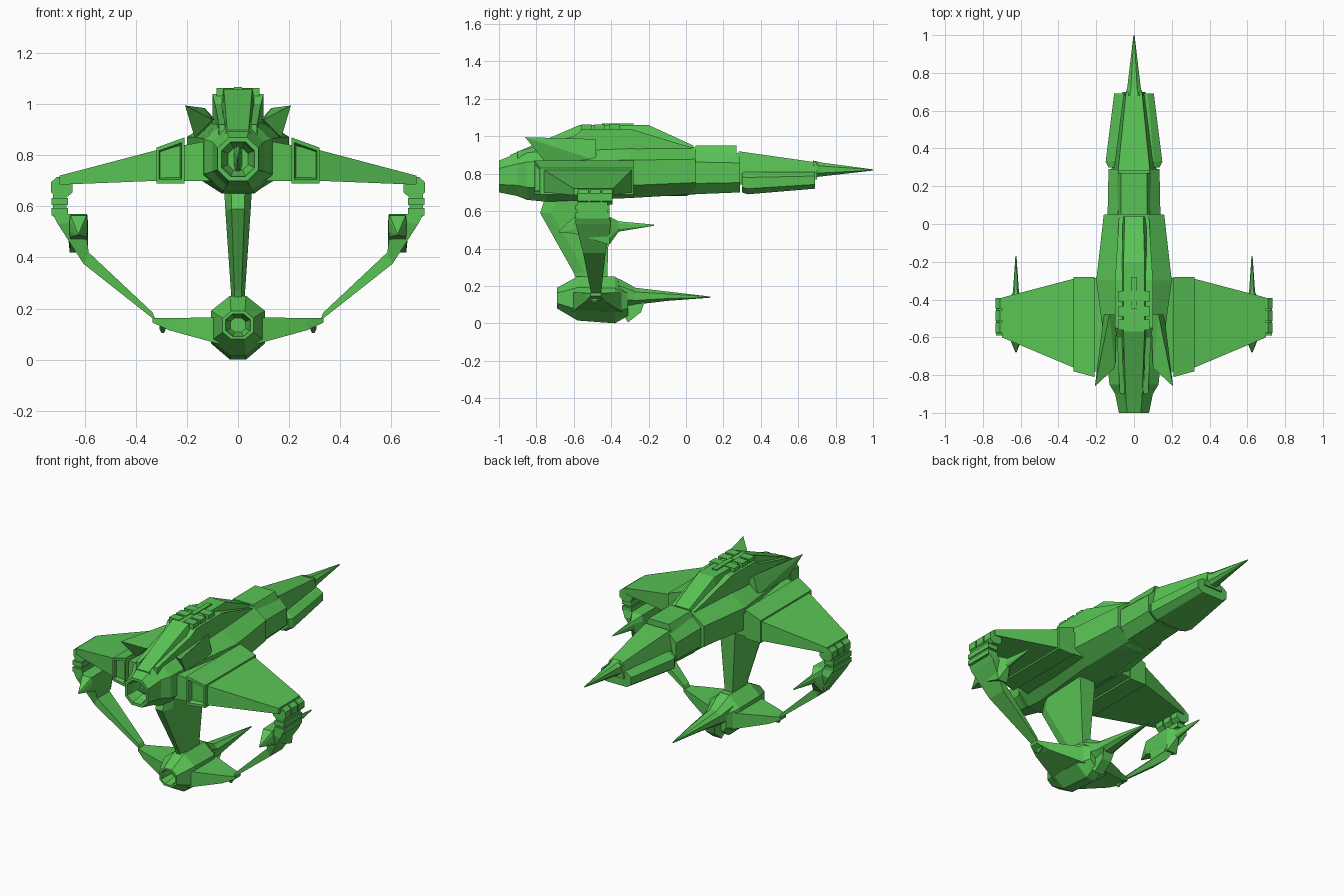
import bpy, bmesh
from mathutils import Vector

if "Cube" in bpy.data.objects:
    bpy.data.objects.remove(bpy.data.objects["Cube"], do_unlink=True)

green = bpy.data.materials.new("hull_green")
green.use_nodes = True
colour = (.1, .55, .09, 1)
green.diffuse_color = colour
green.node_tree.nodes["Principled BSDF"].inputs["Base Color"].default_value = colour


def finish(name, bm, mirror):
    """Turn the bmesh into a green object, mirrored across x if wanted."""
    bmesh.ops.recalc_face_normals(bm, faces=bm.faces)
    mesh = bpy.data.meshes.new(name)
    bm.to_mesh(mesh)
    bm.free()
    mesh.materials.append(green)
    part = bpy.data.objects.new(name, mesh)
    bpy.context.collection.objects.link(part)
    if mirror:
        modifier = part.modifiers.new("mirror", "MIRROR")
        modifier.use_mirror_merge = False


def loft(name, rings, mirror=False):
    """Skin a row of closed rings and cap both ends."""
    bm = bmesh.new()
    rows = [[bm.verts.new(point) for point in ring] for ring in rings]
    for near, far in zip(rows, rows[1:]):
        for i in range(len(near)):
            bm.faces.new((near[i - 1], near[i], far[i], far[i - 1]))
    bm.faces.new(rows[0])
    bm.faces.new(rows[-1])
    finish(name, bm, mirror)


def hull(name, points, mirror=False):
    """Wrap a convex skin round a few points."""
    bm = bmesh.new()
    for point in points:
        bm.verts.new(point)
    bmesh.ops.convex_hull(bm, input=bm.verts)
    finish(name, bm, mirror)


def both_sides(half, x=0):
    """Close a right-hand half outline, given top to bottom, about the plane at x."""
    left = [(x - w, y, z) for w, y, z in reversed(half)]
    return [(x + w, y, z) for w, y, z in half] + left


def octagon(y, width, low, high, flat=.45, x=0):
    """Eight-sided cross-section; flat is the share of the width left level."""
    middle, side = (low + high) / 2, (high - low) / 4
    return both_sides([(width * flat, y, high), (width, y, middle + side),
                       (width, y, middle - side), (width * flat, y, low)], x)


def tip(y, z, x=0):
    """Tiny cross-section that ends a spike."""
    size = .003
    return octagon(y, size, z - size, z + size, x=x)


def roof(y, width, low, high):
    """Trapezoid cross-section, narrower at the top."""
    return both_sides([(width * .7, y, high), (width, y, low)])


def across(x, front, back, low, high):
    """Upright rectangle facing sideways."""
    return [(x, front, low), (x, back, low), (x, back, high), (x, front, high)]


def along(y, inner, outer, low, high):
    """Upright rectangle facing forwards."""
    return [(inner, y, low), (outer, y, low), (outer, y, high), (inner, y, high)]


def box(name, inner, outer, front, back, low, high):
    """Mirrored pair of plain boxes."""
    loft(name, [along(y, inner, outer, low, high) for y in (front, back)], True)


def recess(ring, depth):
    """Rings that sink a hollow into the end marked by the given ring."""
    centre = sum((Vector(point) for point in ring), Vector()) / len(ring)

    def inset(scale, sink):
        return [centre + (Vector(point) - centre) * scale + Vector((0, sink, 0))
                for point in ring]
    return [inset(.5, depth), inset(.7, depth / 2), inset(.8, 0), ring]


# Main fuselage with hollow nose intake
loft("fuselage", recess(octagon(-1, .08, .7, .87), .1) + [
    octagon(-.9, .1, .68, .91), octagon(-.85, .13, .66, .93),
    octagon(-.75, .14, .65, .94), octagon(-.3, .2, .67, .94),
    octagon(.05, .16, .69, .94)])
loft("intake_spindle", [tip(-.98, .79), octagon(-.9, .015, .73, .85)])
loft("belly_bulge", [octagon(-.16, .07, .69, .72), octagon(-.1, .08, .68, .72),
                     octagon(0, .08, .68, .72), octagon(.05, .07, .7, .72)])

# Raised spine with side strakes and vents
loft("dorsal_spine", [roof(-.94, .06, .87, .9), roof(-.57, .08, .92, 1.06),
                      roof(-.2, .08, .92, 1.06), roof(.04, .07, .92, .95)])
loft("cowl_rib", [along(-.9, .05, .075, .88, .92), along(-.6, .06, .09, .92, 1)], True)
loft("spine_strake", [along(-.6, .06, .09, .92, 1), along(-.55, .06, .1, .92, 1.04),
                      along(-.3, .06, .1, .92, 1.04), along(.03, .06, .08, .92, .94)], True)
for number, y in enumerate((-.56, -.49, -.41)):
    box(f"spine_vent_{number}", .015, .085, y, y + .055, 1, 1.064)
box("spine_bar", 0, .015, -.45, -.28, 1, 1.068)

# Swept horns on the shoulders
hull("shoulder_horn", [(.207, -.86, .995), (.13, -.48, .985), (.17, -.76, .87),
                       (.1, -.76, .94), (.16, -.48, .87), (.09, -.48, .94)], True)

# Tail boom and spike
loft("tail_collar", [octagon(.04, .14, .69, .92, flat=.6),
                     octagon(.29, .135, .7, .91, flat=.6)])
loft("tail_top_plate", [roof(y, .1, .88, .95) for y in (.05, .27)])
loft("tail_boom", [roof(.28, .12, .74, .92), roof(.7, .06, .77, .86)])
loft("tail_lower_body", [octagon(.3, .135, .7, .81, flat=.7),
                         octagon(.33, .15, .69, .81, flat=.7),
                         octagon(.69, .105, .72, .81, flat=.7)])
loft("tail_spike", [octagon(.68, .05, .78, .87), octagon(.72, .036, .785, .86),
                    tip(1, .82)])

# Upper wings and hollow root nacelles
loft("wing", [across(.1, -.8, -.28, .7, .86), across(.32, -.76, -.29, .7, .82),
              across(.7, -.6, -.39, .685, .72)], True)
mouth = [(.21, -.81, .87), (.32, -.78, .83), (.32, -.78, .69), (.21, -.81, .69)]
loft("wing_root_nacelle",
     recess(mouth, .06) + [[(x, -.28, z) for x, y, z in mouth]], True)

# Wingtip clamps
box("wingtip_core", .672, .724, -.58, -.42, .56, .7)
for number, z in enumerate((.565, .605)):
    box(f"wingtip_band_{number}", .665, .73, -.59, -.41, z, z + .028)
for number, y in enumerate((-.55, -.485, -.42)):
    loft(f"wingtip_knuckle_{number}",
         [octagon(y + shift, .042, .635, .715, x=.69) for shift in (-.028, .028)], True)


# Arms from the wingtips to the lower pod
def arm_ring(outer, inner, front, back):
    corners = ((outer, front), (outer, back), (inner, back), (inner, front))
    return [(x, y, z) for (x, z), y in corners]


loft("arm", [arm_ring((.725, .57), (.66, .57), -.59, -.41),
             arm_ring((.705, .53), (.6, .545), -.59, -.4),
             arm_ring((.605, .375), (.585, .42), -.55, -.43),
             arm_ring((.32, .15), (.335, .185), -.505, -.455)], True)
loft("arm_blade", [tip(-.68, .49, x=.625),
                   octagon(-.6, .035, .48, .565, flat=.9, x=.625),
                   octagon(-.41, .038, .42, .57, flat=.9, x=.625),
                   octagon(-.36, .016, .49, .545, x=.625),
                   tip(-.17, .525, x=.625)], True)


# Neck, with a narrow leading edge
def neck_ring(z, front, back, width):
    return both_sides([(width / 2, front, z), (width, front + .06, z), (width, back, z)])


loft("neck", [neck_ring(.68, -.75, -.41, .055), neck_ring(.59, -.78, -.41, .05),
              neck_ring(.27, -.6, -.42, .028), neck_ring(.2, -.57, -.42, .028)])

# Lower pod with its stub wings and stern spike
loft("lower_pod", recess(octagon(-.69, .06, .08, .19), .08) + [
    octagon(-.58, .105, .015, .25, flat=.3), octagon(-.38, .105, 0, .25, flat=.3),
    octagon(-.31, .06, .04, .2)])
loft("stub_wing", [across(.07, -.61, -.34, .06, .165), across(.27, -.54, -.43, .115, .163),
                   across(.335, -.51, -.455, .145, .163)], True)
loft("stub_wing_fang", [octagon(-.52, .012, .13, .16, x=.295),
                        octagon(-.49, .012, .105, .16, x=.295),
                        octagon(-.45, .012, .13, .16, x=.295)], True)
loft("stern_spike", [octagon(-.36, .075, .09, .24), octagon(-.27, .05, .1, .19),
                     octagon(-.1, .032, .12, .17), tip(.13, .14)])
loft("stern_keel", [roof(-.34, .04, .05, .14), roof(-.31, .03, .005, .14),
                    roof(-.24, .03, .06, .14), roof(-.22, .04, .12, .14)])
